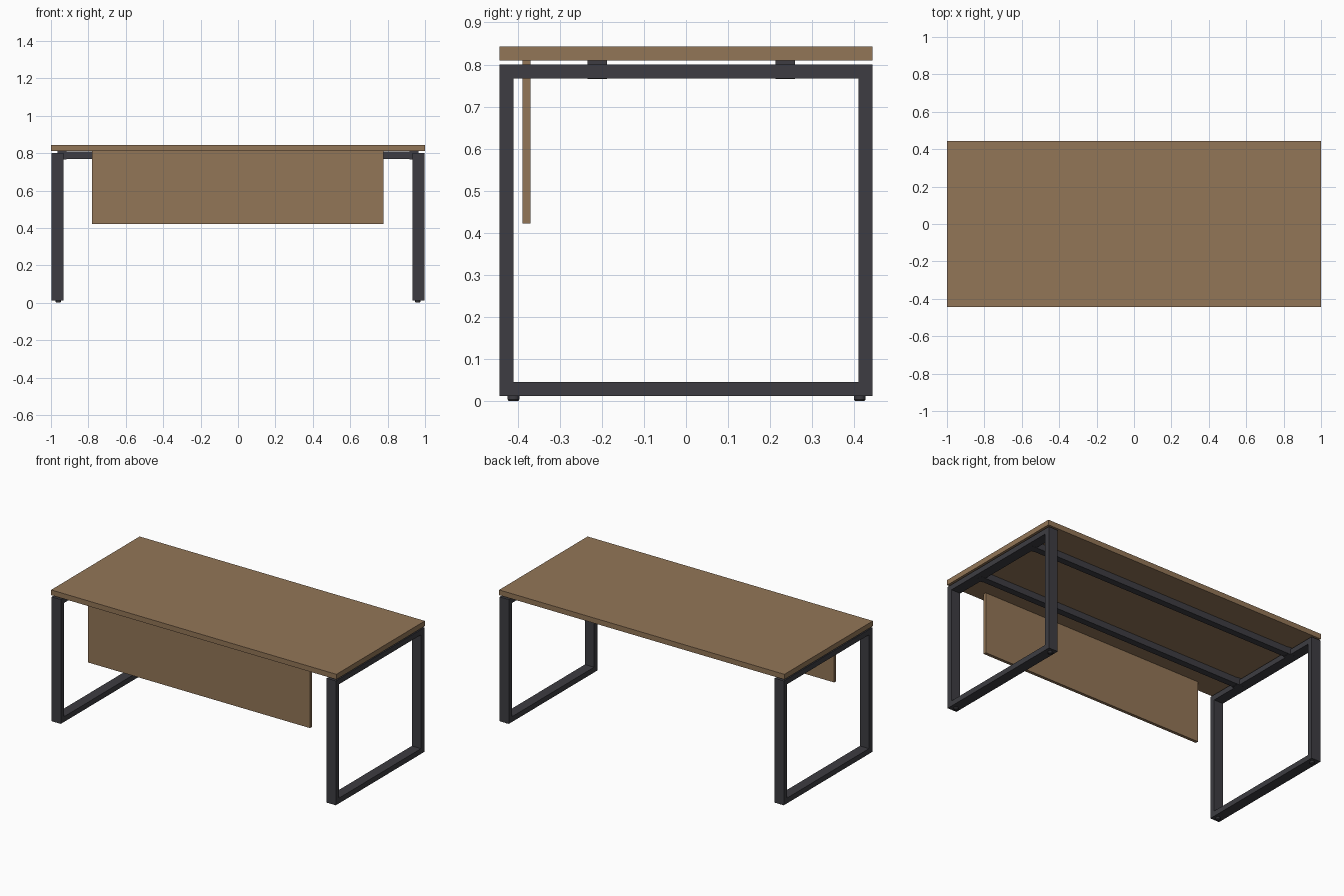
import bpy, bmesh

if "Cube" in bpy.data.objects:
    bpy.data.objects.remove(bpy.data.objects["Cube"])


def material(name, rgb):
    m = bpy.data.materials.new(name)
    m.diffuse_color = (*rgb, 1.0)
    m.use_nodes = True
    m.node_tree.nodes["Principled BSDF"].inputs["Base Color"].default_value = m.diffuse_color
    return m


wood = material("brown wood", (0.29, 0.18, 0.095))
metal = material("dark grey metal", (0.047, 0.046, 0.054))


def finish(name, bm, mat):
    bmesh.ops.recalc_face_normals(bm, faces=bm.faces)
    me = bpy.data.meshes.new(name)
    bm.to_mesh(me)
    bm.free()
    me.materials.append(mat)
    ob = bpy.data.objects.new(name, me)
    bpy.context.collection.objects.link(ob)
    return ob


def box(name, x, y, z, mat):
    """Box from (min, max) ranges."""
    bm = bmesh.new()
    bmesh.ops.create_cube(bm, size=1)
    for v in bm.verts:
        for i, (lo, hi) in enumerate((x, y, z)):
            v.co[i] = lo if v.co[i] < 0 else hi
    return finish(name, bm, mat)


def ring_frame(name, x, y, z, t, mat):
    """Closed rectangular tube frame standing in the yz plane."""
    bm = bmesh.new()

    def loop(px, d):
        y0, y1, z0, z1 = y[0] + d, y[1] - d, z[0] + d, z[1] - d
        return [bm.verts.new((px, a, b))
                for a, b in ((y0, z0), (y1, z0), (y1, z1), (y0, z1))]

    loops = [loop(x[0], 0), loop(x[1], 0), loop(x[1], t), loop(x[0], t)]
    for k in range(4):
        a, b = loops[k], loops[(k + 1) % 4]
        for i in range(4):
            j = (i + 1) % 4
            bm.faces.new((a[i], a[j], b[j], b[i]))
    return finish(name, bm, mat)


def foot(name, x, y, mat):
    """Small round levelling foot with a tapered base."""
    bm = bmesh.new()
    for r1, r2, z0, z1 in ((0.011, 0.014, 0, 0.004), (0.014, 0.014, 0.004, 0.0125)):
        new = bmesh.ops.create_cone(bm, cap_ends=True, segments=20, radius1=r1,
                                    radius2=r2, depth=z1 - z0)["verts"]
        bmesh.ops.translate(bm, verts=new, vec=(x, y, (z0 + z1) / 2))
    return finish(name, bm, mat)


# Desktop and front modesty panel
box("desktop", (-1, 1), (-0.443, 0.443), (0.81, 0.843), wood)
box("modesty_panel", (-0.78, 0.777), (-0.389, -0.37), (0.422, 0.81), wood)

# Leg frames with feet
for s, side in ((-1, "left"), (1, "right")):
    xr = sorted((s * 0.932, s * 0.996))
    ring_frame(side + "_leg_frame", xr, (-0.443, 0.443), (0.012, 0.8), 0.0335, metal)
    for y, end in ((-0.41, "front"), (0.413, "back")):
        foot(f"{side}_{end}_foot", s * 0.961, y, metal)

# Long rails with a bracket sleeve over each end
for y, end in ((-0.211, "front"), (0.236, "back")):
    box(end + "_rail", (-0.93, 0.93), (y - 0.021, y + 0.021), (0.768, 0.809), metal)
    for s, side in ((-1, "left"), (1, "right")):
        xr = sorted((s * 0.918, s * 0.964))
        box(f"{side}_{end}_bracket", xr, (y - 0.0235, y + 0.0235), (0.766, 0.81), metal)
